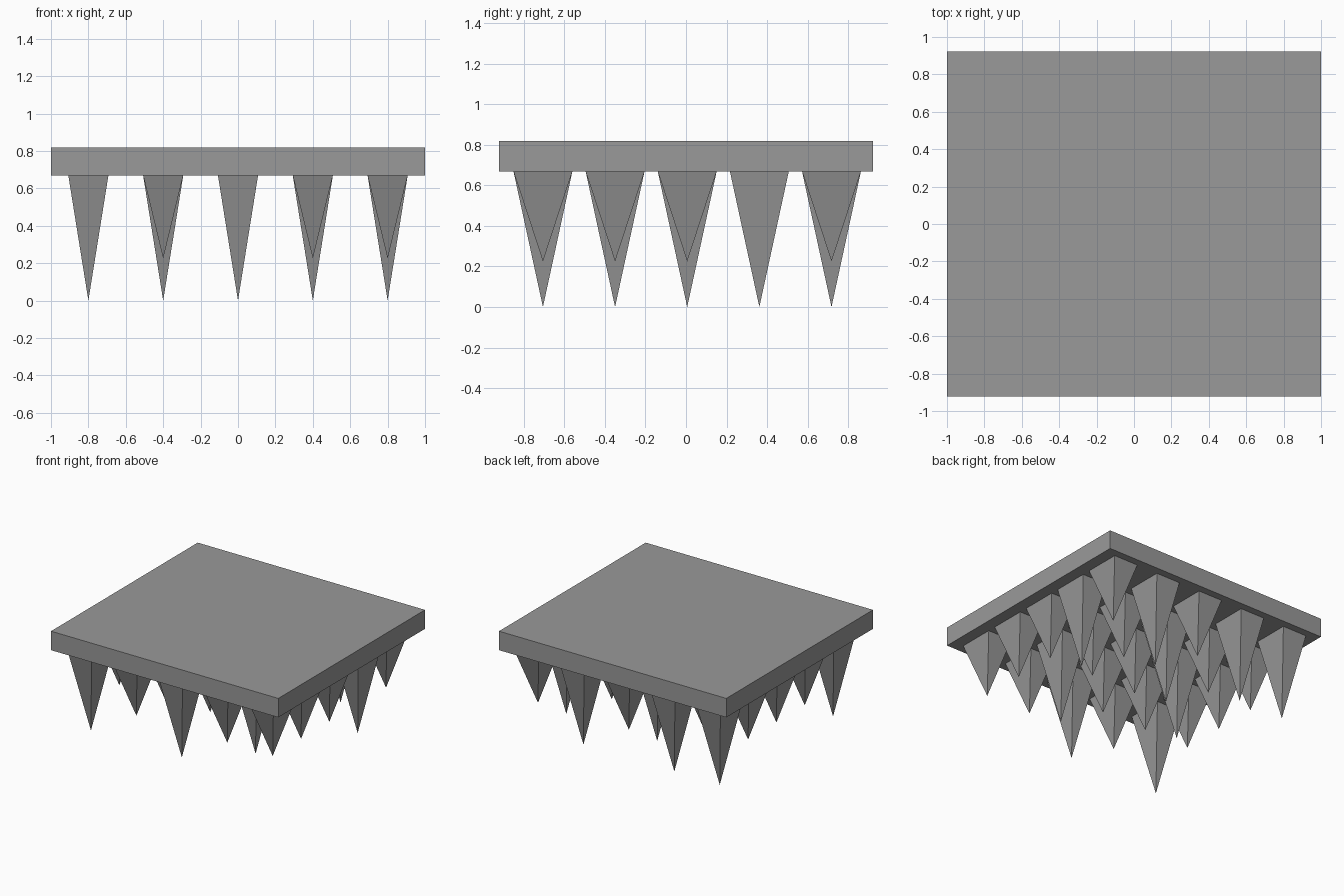
import bpy
import bmesh

if "Cube" in bpy.data.objects:
    bpy.data.objects.remove(bpy.data.objects["Cube"])

PLATE_BOTTOM, PLATE_TOP = 0.668, 0.819
HALF_X, HALF_Y = 0.107, 0.145

dark = bpy.data.materials.new("dark_grey")
dark.diffuse_color = (0.32, 0.32, 0.32, 1)
dark.use_nodes = True
dark.node_tree.nodes["Principled BSDF"].inputs["Base Color"].default_value = dark.diffuse_color


def finish(name, bm):
    mesh = bpy.data.meshes.new(name)
    bmesh.ops.recalc_face_normals(bm, faces=bm.faces[:])
    bm.to_mesh(mesh)
    bm.free()
    mesh.materials.append(dark)
    obj = bpy.data.objects.new(name, mesh)
    bpy.context.collection.objects.link(obj)
    return obj


def spike(name, x, y, tip_z):
    # Inverted four-sided pyramid hanging from the slab
    bm = bmesh.new()
    base = [bm.verts.new((x + sx * HALF_X, y + sy * HALF_Y, PLATE_BOTTOM))
            for sx, sy in ((-1, -1), (1, -1), (1, 1), (-1, 1))]
    tip = bm.verts.new((x, y, tip_z))
    bm.faces.new(base)
    for i in range(4):
        bm.faces.new((base[i], base[(i + 1) % 4], tip))
    return finish(name, bm)


# Ceiling slab
bm = bmesh.new()
bmesh.ops.create_cube(bm, size=1)
bmesh.ops.scale(bm, vec=(2, 1.844, PLATE_TOP - PLATE_BOTTOM), verts=bm.verts)
bmesh.ops.translate(bm, vec=(0, 0, (PLATE_TOP + PLATE_BOTTOM) / 2), verts=bm.verts)
finish("slab", bm)

# Spike grid, rows front to back, columns left to right: L long, s short
rows = ("LsLss",
        "sssLs",
        "sLsss",
        "ssLss",
        "LLsLs")
for j, row in enumerate(rows):
    for i, kind in enumerate(row):
        # The right-hand spike of the fourth row is long as well
        is_long = kind == "L" or (j, i) == (3, 4)
        spike(f"spike_row{j + 1}_col{i + 1}",
              0.4 * (i - 2), 0.006 + 0.356 * (j - 2),
              0.0 if is_long else 0.225)
